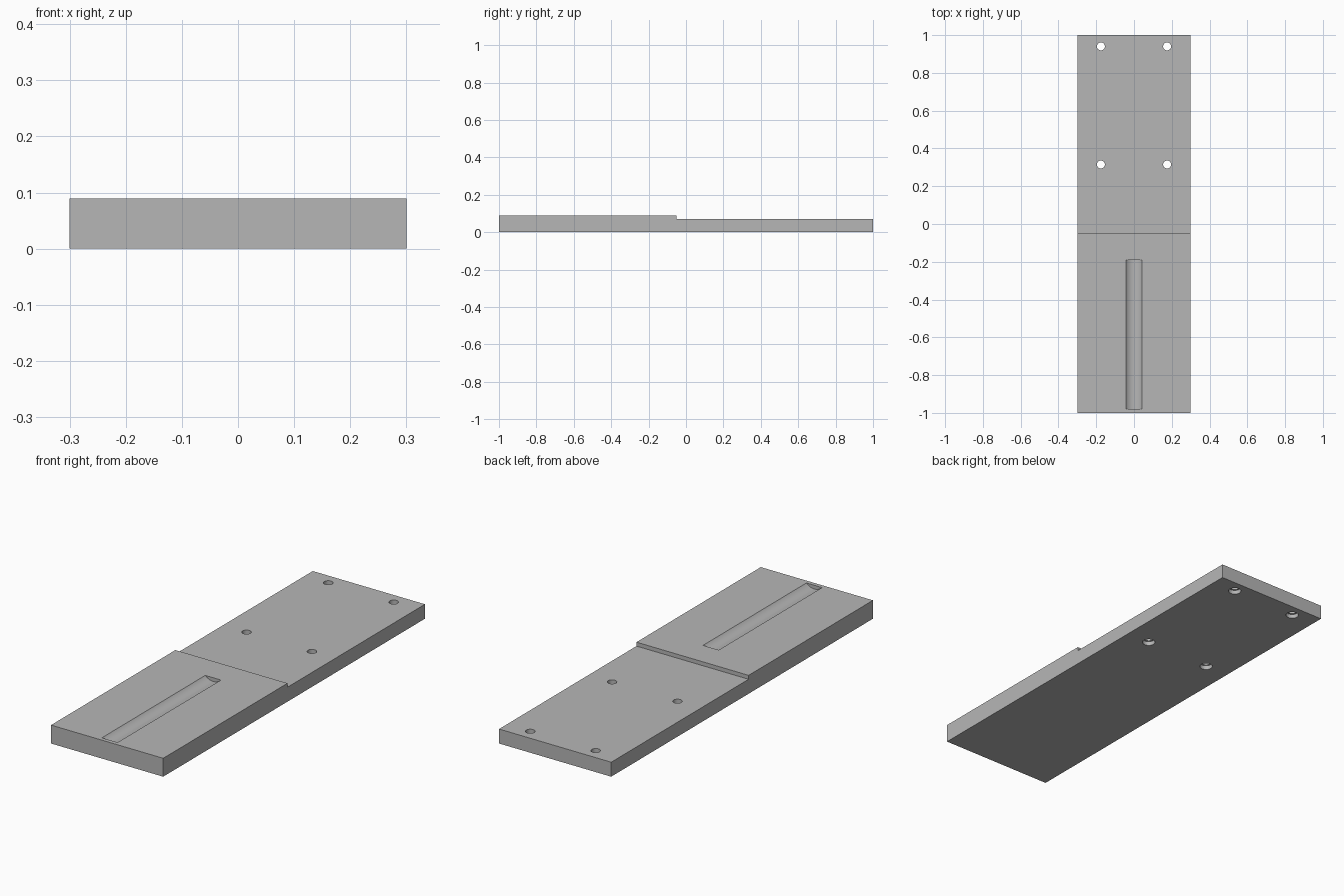
import bpy, bmesh, math
from mathutils import Matrix, Vector

cube = bpy.data.objects.get("Cube")
if cube:
    bpy.data.objects.remove(cube, do_unlink=True)

GREY = (0.47, 0.47, 0.47, 1)
grey = bpy.data.materials.new("plain grey")
grey.use_nodes = True
grey.diffuse_color = GREY
grey.node_tree.nodes["Principled BSDF"].inputs["Base Color"].default_value = GREY


def make_object(name, bm):
    bmesh.ops.recalc_face_normals(bm, faces=bm.faces)
    mesh = bpy.data.meshes.new(name)
    bm.to_mesh(mesh)
    bm.free()
    mesh.materials.append(grey)
    obj = bpy.data.objects.new(name, mesh)
    bpy.context.collection.objects.link(obj)
    return obj


def cylinder(name, radius, length, centre, axis="Z", sides=32):
    bm = bmesh.new()
    turn = Matrix.Rotation(math.pi / 2, 4, "X") if axis == "Y" else Matrix()
    bmesh.ops.create_cone(bm, cap_ends=True, segments=sides, radius1=radius,
                          radius2=radius, depth=length,
                          matrix=Matrix.Translation(centre) @ turn)
    return make_object(name, bm)


def cut(target, cutter):
    cutter.hide_render = True
    mod = target.modifiers.new("cut", "BOOLEAN")
    mod.operation = "DIFFERENCE"
    mod.solver = "EXACT"
    mod.object = cutter
    bpy.context.view_layer.objects.active = target
    bpy.ops.object.modifier_apply(modifier=mod.name)
    bpy.data.objects.remove(cutter, do_unlink=True)


# Stepped plate: side profile extruded across the width
W, HIGH, LOW, STEP = 0.3, 0.089, 0.07, -0.05
profile = [(-1, 0), (1, 0), (1, LOW), (STEP, LOW), (STEP, HIGH), (-1, HIGH)]
bm = bmesh.new()
side = bm.faces.new([bm.verts.new((-W, y, z)) for y, z in profile])
ext = bmesh.ops.extrude_face_region(bm, geom=[side])
bmesh.ops.translate(bm, vec=Vector((2 * W, 0, 0)),
                    verts=[v for v in ext["geom"] if isinstance(v, bmesh.types.BMVert)])
plate = make_object("stepped_plate", bm)

# Four screw holes, counterbored from below
for x in (-0.175, 0.175):
    for y in (0.315, 0.94):
        cut(plate, cylinder("hole_cutter", 0.021, 0.4, (x, y, 0)))
        cut(plate, cylinder("counterbore_cutter", 0.029, 0.04, (x, y, 0)))

# Shallow round-bottomed groove in the raised half
HALF, DEPTH, START, END = 0.042, 0.018, -0.98, -0.19
radius = (HALF ** 2 + DEPTH ** 2) / (2 * DEPTH)
cut(plate, cylinder("groove_cutter", radius, END - START,
                    (0, (START + END) / 2, HIGH - DEPTH + radius), "Y", 64))

# Smooth round walls, sharp edges elsewhere
bpy.ops.object.select_all(action="DESELECT")
plate.select_set(True)
bpy.context.view_layer.objects.active = plate
bpy.ops.object.shade_smooth_by_angle(angle=math.radians(30))
